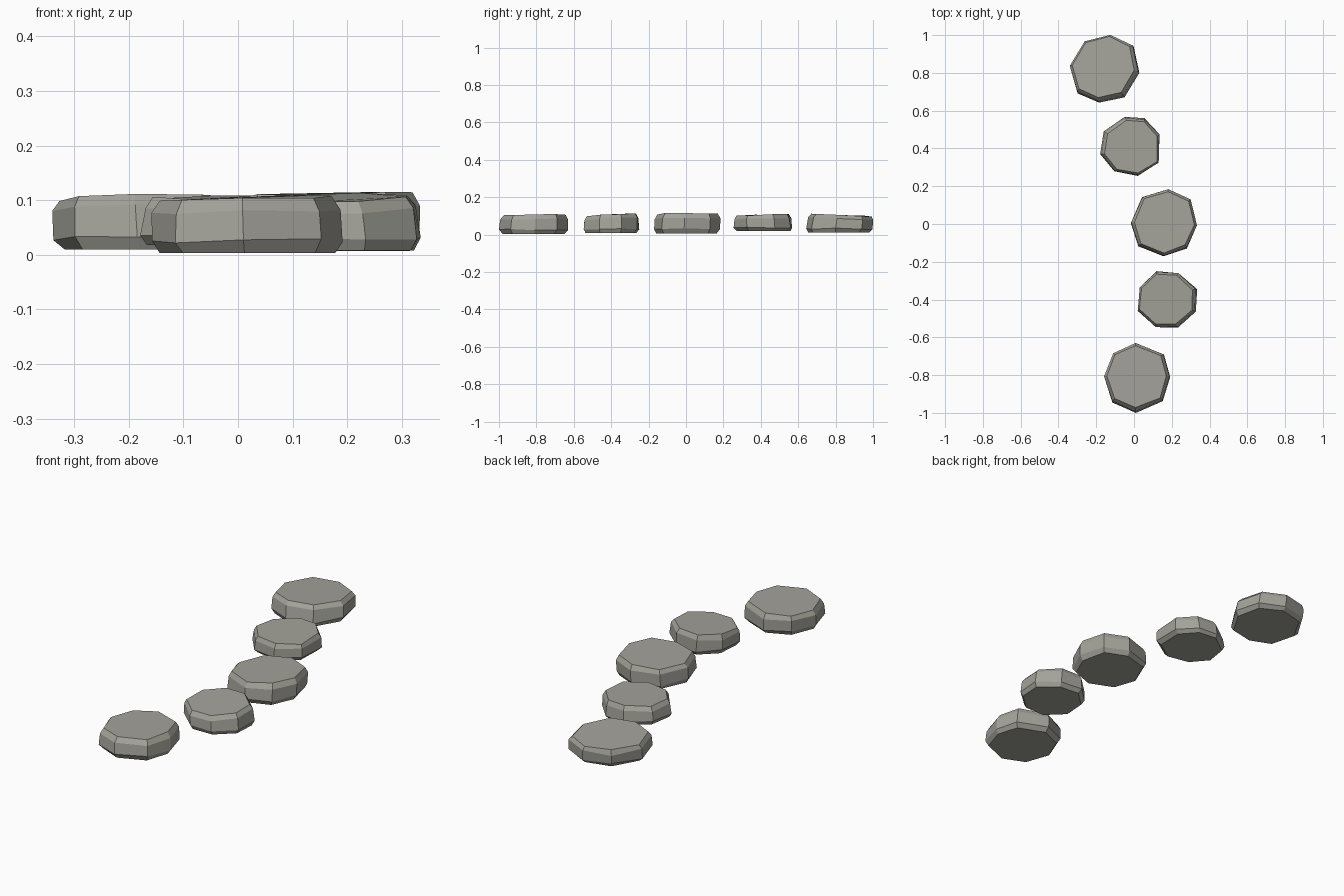
import bpy
import bmesh
import random
from mathutils import Vector

random.seed(4)

cube = bpy.data.objects.get("Cube")
if cube:
    bpy.data.objects.remove(cube, do_unlink=True)

# One grey stone colour for the whole path
stone_grey = bpy.data.materials.new("stone_grey")
colour = (0.37, 0.365, 0.325, 1.0)
stone_grey.diffuse_color = colour
stone_grey.use_nodes = True
bsdf = stone_grey.node_tree.nodes["Principled BSDF"]
bsdf.inputs["Base Color"].default_value = colour
bsdf.inputs["Roughness"].default_value = 0.9


def stepping_stone(name, outline, base, top, cap_shift, slope):
    """Eight-sided slab: sole, belt, shoulder and cap rings with rough chamfers."""
    points = [Vector(p) for p in outline]
    centre = sum(points, Vector((0, 0))) / len(points)
    shift, slope = Vector(cap_shift), Vector(slope)
    height = top - base
    # Each ring: outline scale, height fraction, share of cap shift, share of slope
    rings = [(0.90, 0.0, -0.3, 0.0), (0.99, 0.22, 0, 0.2),
             (0.97, 0.76, 0.6, 0.8), (0.89, 1.0, 1.0, 1.0)]

    bm = bmesh.new()
    loops = []
    for scale, level, shift_share, slope_share in rings:
        loop = []
        for p in points:
            arm = (p - centre) * scale * random.uniform(0.985, 1.015)
            z = base + height * level + arm.dot(slope) * slope_share
            if level > 0:
                z += random.uniform(-0.004, 0.004)
            spot = centre + arm + shift * shift_share
            loop.append(bm.verts.new((spot.x, spot.y, z)))
        loops.append(loop)

    # Side bands and the two caps
    count = len(points)
    for low, high in zip(loops, loops[1:]):
        for i in range(count):
            j = (i + 1) % count
            bm.faces.new((low[i], low[j], high[j], high[i]))
    bm.faces.new(loops[0])
    bm.faces.new(loops[-1])
    bmesh.ops.recalc_face_normals(bm, faces=bm.faces)

    mesh = bpy.data.meshes.new(name)
    bm.to_mesh(mesh)
    bm.free()
    mesh.materials.append(stone_grey)
    stone = bpy.data.objects.new(name, mesh)
    bpy.context.collection.objects.link(stone)
    return stone


# Five stones winding from front to back
stepping_stone(
    "front_stone",
    [(.01, -.63), (.16, -.69), (.195, -.81), (.155, -.94),
     (.01, -1), (-.115, -.945), (-.16, -.81), (-.11, -.685)],
    base=.003, top=.105, cap_shift=(-.003, .006), slope=(.03, .01))
stepping_stone(
    "second_stone",
    [(.12, -.25), (.24, -.26), (.335, -.345), (.33, -.465),
     (.235, -.55), (.115, -.55), (.02, -.46), (.03, -.335)],
    base=.008, top=.107, cap_shift=(-.008, .003), slope=(.02, .05))
stepping_stone(
    "middle_stone",
    [(.18, .185), (.3, .13), (.335, -.01), (.28, -.13),
     (.155, -.175), (.02, -.12), (-.02, .005), (.04, .145)],
    base=.007, top=.11, cap_shift=(.003, .004), slope=(.02, 0))
stepping_stone(
    "fourth_stone",
    [(-.05, .57), (.055, .56), (.135, .475), (.13, .325),
     (.02, .255), (-.105, .28), (-.18, .37), (-.16, .49)],
    base=.018, top=.106, cap_shift=(.006, -.004), slope=(.01, .03))
stepping_stone(
    "back_stone",
    [(-.12, 1), (0, .94), (.03, .8), (-.05, .67),
     (-.185, .64), (-.3, .69), (-.34, .83), (-.26, .965)],
    base=.01, top=.105, cap_shift=(-.007, .012), slope=(.015, -.05))
